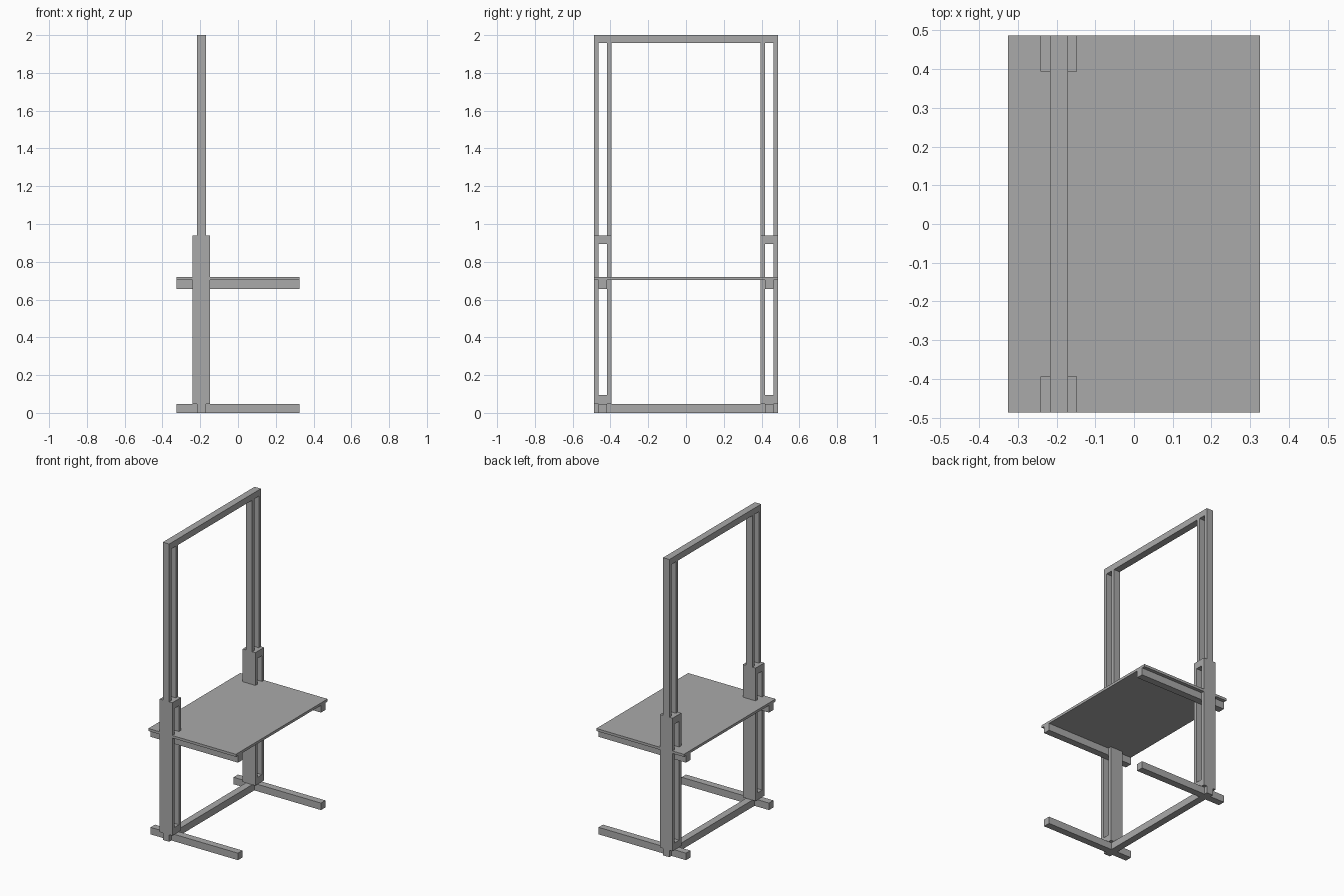
import bpy
import bmesh
from mathutils import Vector

if "Cube" in bpy.data.objects:
    bpy.data.objects.remove(bpy.data.objects["Cube"], do_unlink=True)

GREY = (0.4, 0.4, 0.4, 1.0)
grey = bpy.data.materials.new("plain_grey")
grey.use_nodes = True
grey.diffuse_color = GREY
grey.node_tree.nodes["Principled BSDF"].inputs["Base Color"].default_value = GREY


def box(name, x, y, z):
    """Box filling the given (low, high) range on each axis."""
    bm = bmesh.new()
    bmesh.ops.create_cube(bm, size=1)
    low, high = (Vector(c) for c in zip(x, y, z))
    for v in bm.verts:
        v.co = [l + (c + 0.5) * (h - l) for l, h, c in zip(low, high, v.co)]
    mesh = bpy.data.meshes.new(name)
    bm.to_mesh(mesh)
    bm.free()
    mesh.materials.append(grey)
    obj = bpy.data.objects.new(name, mesh)
    bpy.context.collection.objects.link(obj)
    return obj


def pair(name, x, y, z):
    """The same box at the front and at the back."""
    box("front_" + name, x, (-y[1], -y[0]), z)
    box("back_" + name, x, y, z)


# Shared dimensions
BEAM = 0.047
POST_X = -0.194
HALF_X, HALF_Y = 0.325, 0.487
OUTER = (0.464, HALF_Y)
INNER = (0.394, 0.417)
SLOT = (INNER[1], OUTER[0])
FULL = (-HALF_X, HALF_X)
NARROW = (POST_X - BEAM / 2, POST_X + BEAM / 2)
WIDE = (POST_X - BEAM, POST_X + BEAM)
SLEEVE_TOP = 0.94

# Table top and its bearers
box("table_top", FULL, (-HALF_Y, HALF_Y), (0.703, 0.72))
pair("table_bearer", FULL, SLOT, (0.655, 0.703))

# Feet, floor beam and the beam ends outside the feet
pair("foot", FULL, SLOT, (0, BEAM))
box("floor_beam", NARROW, (-SLOT[0], SLOT[0]), (0, BEAM))
pair("floor_beam_end", NARROW, OUTER, (0, BEAM))

# Slotted lower posts: two wide boards with a block at each end
for side, span in (("outer", OUTER), ("inner", INNER)):
    pair(side + "_wide_board", WIDE, span, (BEAM, SLEEVE_TOP))
    pair(side + "_upright", NARROW, span, (SLEEVE_TOP, 2 - BEAM + 0.005))
pair("lower_block", WIDE, SLOT, (BEAM, 2 * BEAM))
pair("upper_block", WIDE, SLOT, (SLEEVE_TOP - BEAM, SLEEVE_TOP))

# Beam joining the tops of the uprights
box("top_beam", NARROW, (-HALF_Y, HALF_Y), (2 - BEAM + 0.005, 2))
